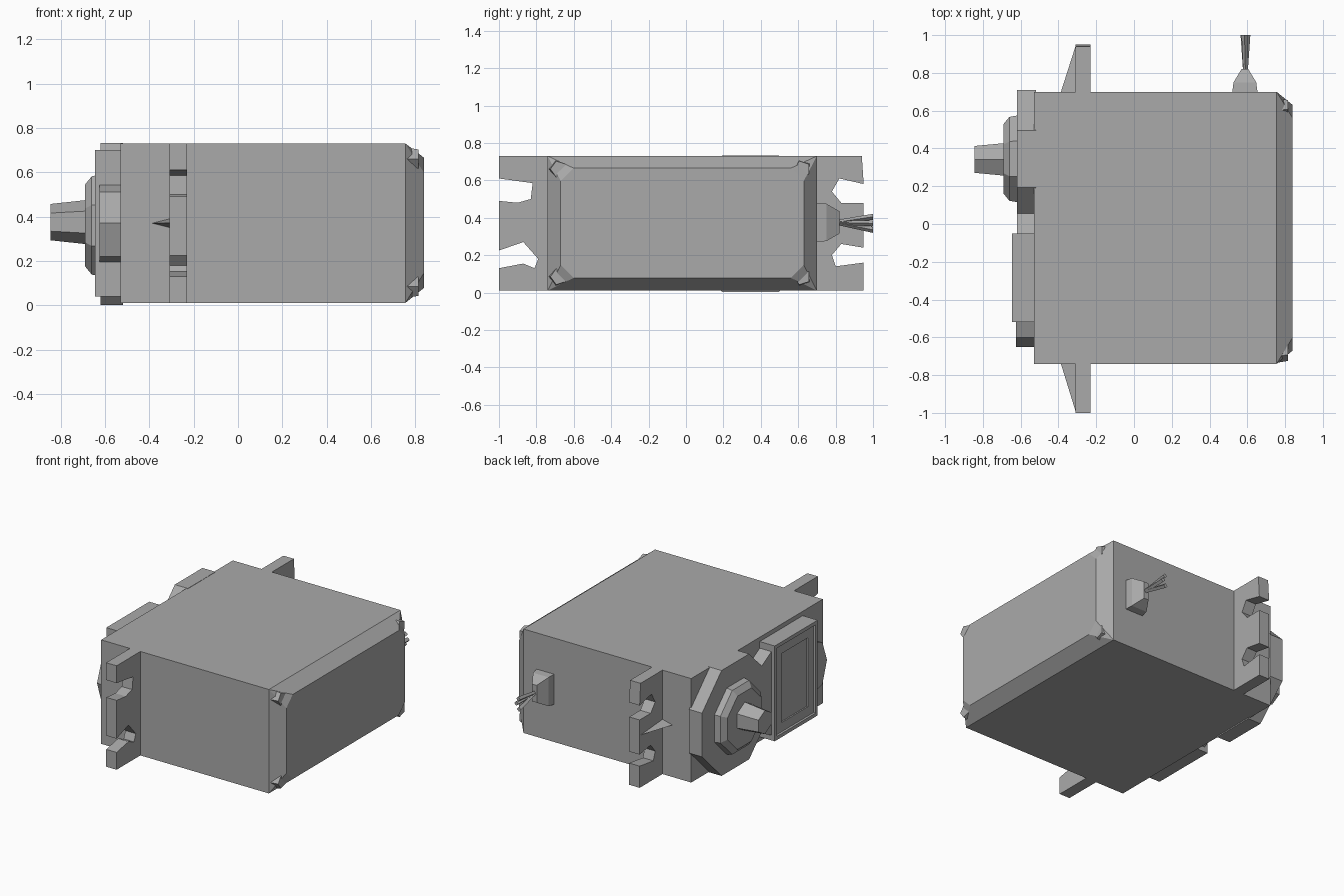
import bpy, bmesh, math
from mathutils import Vector

cube = bpy.data.objects.get("Cube")
if cube:
    bpy.data.objects.remove(cube, do_unlink=True)

grey = bpy.data.materials.new("plain grey")
grey.use_nodes = True
colour = (0.4, 0.4, 0.4, 1)
grey.diffuse_color = colour
grey.node_tree.nodes["Principled BSDF"].inputs["Base Color"].default_value = colour


def finish(name, bm):
    bmesh.ops.recalc_face_normals(bm, faces=bm.faces)
    mesh = bpy.data.meshes.new(name)
    bm.to_mesh(mesh)
    bm.free()
    mesh.materials.append(grey)
    obj = bpy.data.objects.new(name, mesh)
    bpy.context.collection.objects.link(obj)
    return obj


def loft(name, sections):
    """Join matching rings of points and cap both ends."""
    bm = bmesh.new()
    rings = [[bm.verts.new(p) for p in ring] for ring in sections]
    for a, b in zip(rings, rings[1:]):
        for i in range(len(a)):
            j = (i + 1) % len(a)
            bm.faces.new((a[i], a[j], b[j], b[i]))
    bm.faces.new(rings[0])
    bm.faces.new(rings[-1])
    return finish(name, bm)


def plate(name, outline, x0, x1):
    """Extrude a y-z outline along x."""
    return loft(name, [[(x, y, z) for y, z in outline] for x in (x0, x1)])


def ring(x, y, z, r, n, turn=0.5):
    steps = [2 * math.pi * (i + turn) / n for i in range(n)]
    return [(x, y + r * math.cos(a), z + r * math.sin(a)) for a in steps]


def rect(y0, y1, z0, z1):
    return [(y0, z0), (y1, z0), (y1, z1), (y0, z1)]


# Case with a tapered end cap whose corners are cut away
bm = bmesh.new()
for x in (-0.53, 0.755):
    for y, z in rect(-0.74, 0.70, 0.01, 0.73):
        bm.verts.new((x, y, z))
for sy in (-1, 1):
    for sz in (-1, 1):
        for hy, hz in ((0.65, 0.225), (0.58, 0.293)):
            bm.verts.new((0.84, -0.02 + sy * hy, 0.372 + sz * hz))
bmesh.ops.convex_hull(bm, input=bm.verts)
bmesh.ops.dissolve_limit(bm, angle_limit=0.01, verts=bm.verts, edges=bm.edges)
finish("case", bm)

# Screws at the corners of the end cap
for side, y in (("front", -0.68), ("back", 0.62)):
    for level, z in (("lower", 0.085), ("upper", 0.66)):
        loft(f"{side}_{level}_screw",
             [ring(0.755, y, z, 0.055, 5), ring(0.815, y, z, 0.045, 5)])

# Mounting ears with open screw slots
front_ear = [(-0.73, 0.01), (-1, 0.01), (-1, 0.13), (-0.87, 0.155),
             (-0.81, 0.13), (-0.79, 0.18), (-0.87, 0.27), (-1, 0.225),
             (-1, 0.49), (-0.9, 0.48), (-0.83, 0.50), (-0.82, 0.585),
             (-1, 0.61), (-1, 0.73), (-0.73, 0.73)]
back_ear = [(0.69, 0.01), (0.95, 0.01), (0.95, 0.16), (0.80, 0.14),
            (0.78, 0.2), (0.83, 0.26), (0.95, 0.24), (0.95, 0.48),
            (0.83, 0.48), (0.78, 0.54), (0.82, 0.61), (0.95, 0.58),
            (0.94, 0.73), (0.69, 0.73)]
for name, outline, base, tip in (("front", front_ear, -0.73, -0.99),
                                 ("back", back_ear, 0.69, 0.94)):
    plate(name + "_mounting_ear", outline, -0.31, -0.23)
    # Triangular rib against the ear
    loft(name + "_ear_rib", [
        [(-0.39, base, 0.37), (-0.31, base, 0.39), (-0.31, base, 0.35)],
        [(-0.31, tip, 0.372), (-0.30, tip, 0.374), (-0.30, tip, 0.37)]])

# Gear housing, hub and output shaft
loft("gear_housing", [ring(x, 0.345, 0.367, 0.395, 8) for x in (-0.52, -0.62)])
plate("housing_neck", [(0.10, 0.15), (0.10, 0.57), (-0.06, 0.66), (-0.06, 0.07)],
      -0.52, -0.62)
loft("shaft_hub", [ring(-0.61, 0.345, 0.36, 0.25, 8),
                   ring(-0.66, 0.345, 0.36, 0.24, 8),
                   ring(-0.69, 0.345, 0.36, 0.20, 8)])
loft("output_shaft", [ring(-0.68, 0.342, 0.375, 0.10, 6),
                      ring(-0.845, 0.342, 0.375, 0.082, 6)])

# Raised label panel with recessed frames, and the boss next to it
panel = plate("label_panel", rect(-0.52, -0.05, 0.04, 0.70), -0.52, -0.645)
bm = bmesh.new()
bm.from_mesh(panel.data)
face = min(bm.faces, key=lambda f: f.calc_center_median().x)
bmesh.ops.inset_region(bm, faces=[face], thickness=0.035)
bmesh.ops.inset_region(bm, faces=[face], thickness=0.004, depth=-0.012)
bmesh.ops.inset_region(bm, faces=[face], thickness=0.09)
bmesh.ops.inset_region(bm, faces=[face], thickness=0.004, depth=-0.006)
bm.to_mesh(panel.data)
bm.free()
plate("end_boss", [(-0.50, 0.19), (-0.60, 0.22), (-0.65, 0.37),
                   (-0.60, 0.51), (-0.50, 0.55)], -0.52, -0.625)

# Cable grommet
def slab(y, hx, hz):
    return [(0.587 + sx * hx, y, 0.375 + sz * hz)
            for sx, sz in ((-1, -1), (1, -1), (1, 1), (-1, 1))]

loft("cable_grommet", [slab(0.69, 0.068, 0.105), slab(0.75, 0.06, 0.10),
                       slab(0.82, 0.018, 0.06)])

# Three short fanned wires
for name, x, z in (("lower", 0.58, 0.335), ("middle", 0.60, 0.37), ("upper", 0.585, 0.405)):
    start, end = Vector((0.59, 0.80, 0.375)), Vector((x, 1.0, z))
    sections = []
    for p, r in ((start, 0.012), (end, 0.016)):
        sections.append([p + Vector((r * math.cos(a), 0, r * math.sin(a)))
                         for a in (0, math.pi / 2, math.pi, 1.5 * math.pi)])
    loft(name + "_wire", sections)
